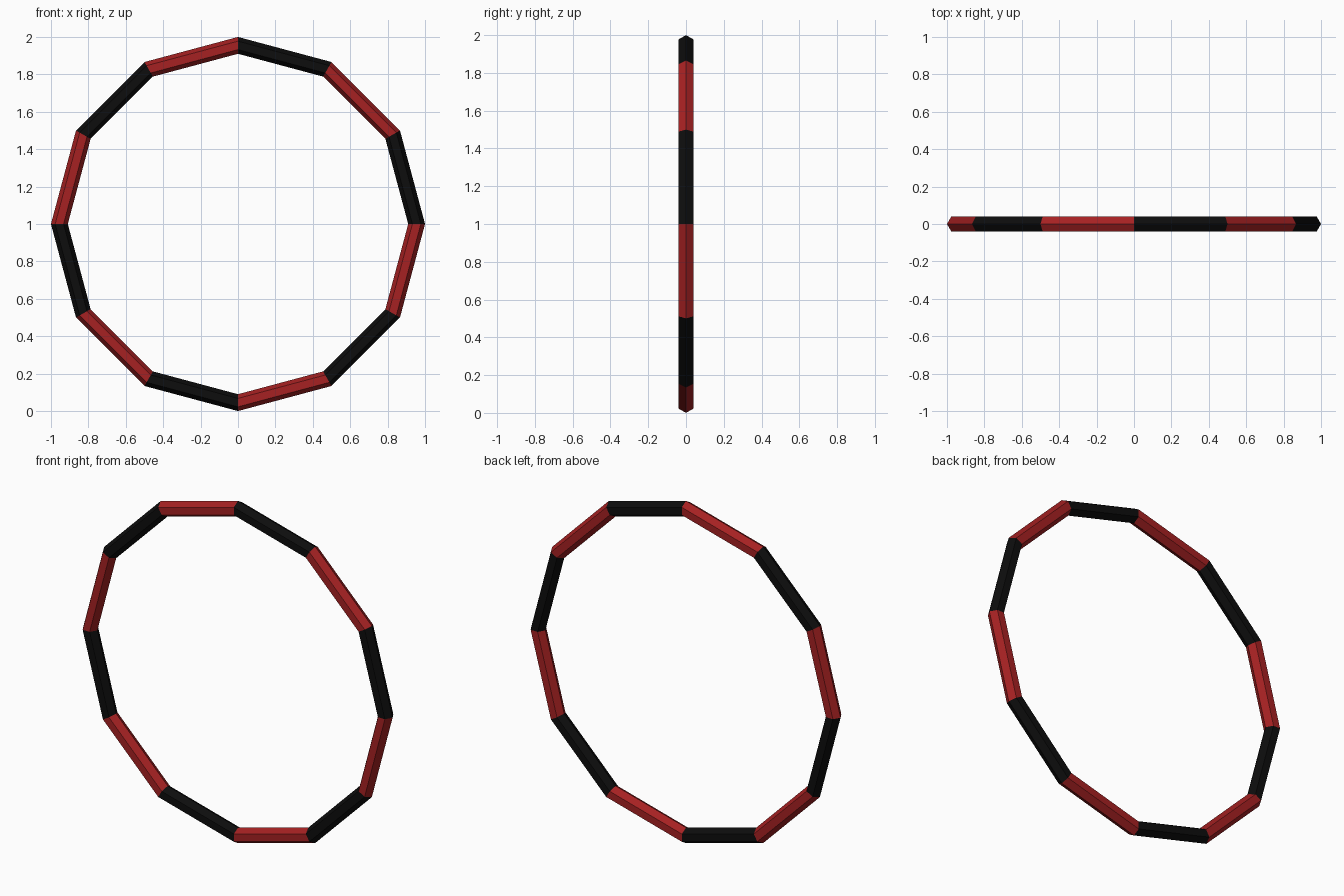
import bpy
import math

if "Cube" in bpy.data.objects:
    bpy.data.objects.remove(bpy.data.objects["Cube"])

SEGMENTS = 12
TUBE = 0.045


def make_material(name, color):
    mat = bpy.data.materials.new(name)
    mat.diffuse_color = color
    mat.use_nodes = True
    mat.node_tree.nodes["Principled BSDF"].inputs["Base Color"].default_value = mat.diffuse_color
    return mat


# Twelve-sided upright ring with a hexagonal tube
bpy.ops.mesh.primitive_torus_add(
    major_segments=SEGMENTS, minor_segments=6,
    major_radius=1 - TUBE, minor_radius=TUBE,
    location=(0, 0, 1), rotation=(math.pi / 2, 0, 0))
ring = bpy.context.object
ring.name = "striped_hoop"
bpy.ops.object.transform_apply(location=True, rotation=True, scale=True)

ring.data.materials.append(make_material("black", (0.004, 0.004, 0.004, 1)))
ring.data.materials.append(make_material("red", (0.38, 0.015, 0.016, 1)))

# Alternating black and red bands, flat shaded
for face in ring.data.polygons:
    angle = math.atan2(face.center.z - 1, face.center.x) % math.tau
    face.material_index = int(angle / math.tau * SEGMENTS) % 2
    face.use_smooth = False
